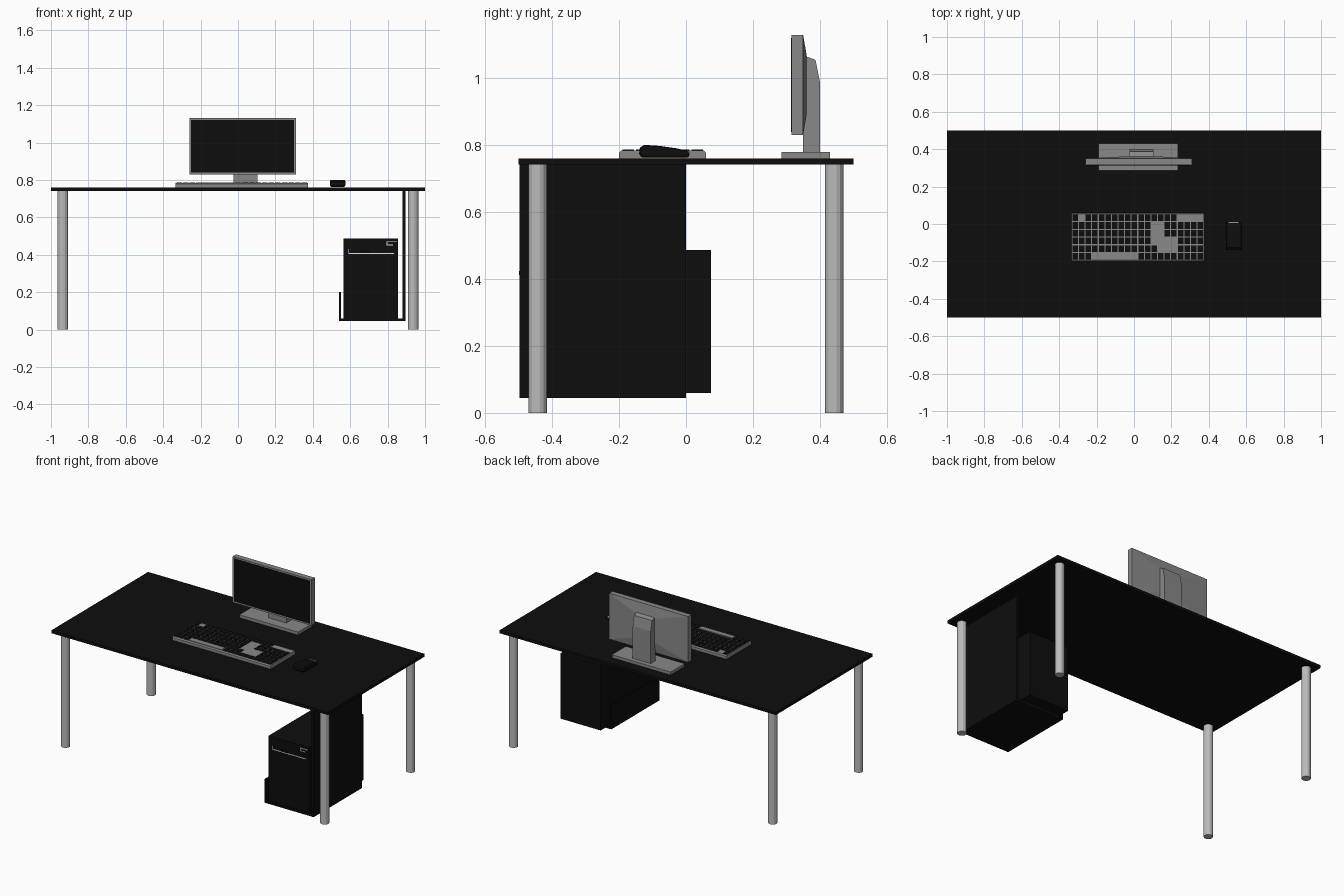
import bpy, bmesh, math

cube = bpy.data.objects.get("Cube")
if cube:
    bpy.data.objects.remove(cube)


def material(name, value):
    m = bpy.data.materials.new(name)
    m.use_nodes = True
    colour = (value, value, value, 1)
    m.diffuse_color = colour
    m.node_tree.nodes["Principled BSDF"].inputs["Base Color"].default_value = colour
    return m


black = material("matte_black", 0.004)
grey = material("mid_grey", 0.25)
steel = material("leg_steel", 0.5)
white = material("trim_white", 0.85)


def finish(name, bm, mat):
    bmesh.ops.recalc_face_normals(bm, faces=bm.faces[:])
    mesh = bpy.data.meshes.new(name)
    bm.to_mesh(mesh)
    bm.free()
    mesh.materials.append(mat)
    obj = bpy.data.objects.new(name, mesh)
    bpy.context.collection.objects.link(obj)
    return obj


def add_box(bm, x, y, z):
    verts = bmesh.ops.create_cube(bm, size=1)["verts"]
    for v in verts:
        v.co = [(lo + hi) / 2 + c * (hi - lo) for c, (lo, hi) in zip(v.co, (x, y, z))]


def box(name, x, y, z, mat, bevel=0):
    bm = bmesh.new()
    add_box(bm, x, y, z)
    obj = finish(name, bm, mat)
    if bevel:
        mod = obj.modifiers.new("bevel", "BEVEL")
        mod.width, mod.segments = bevel, 1
    return obj


def extrude_profile(name, yz, x0, x1, mat):
    """Extrude a side profile of (y, z) points across x."""
    bm = bmesh.new()
    face = bm.faces.new([bm.verts.new((x0, y, z)) for y, z in yz])
    out = bmesh.ops.extrude_face_region(bm, geom=[face])["geom"]
    for v in out:
        if isinstance(v, bmesh.types.BMVert):
            v.co.x = x1
    return finish(name, bm, mat)


# Desk top and four round legs
box("desk_top", (-1, 1), (-0.5, 0.5), (0.742, 0.76), black)
for side, x in (("right", -0.937), ("left", 0.937)):
    for end, y in (("front", -0.443), ("back", 0.443)):
        bm = bmesh.new()
        bmesh.ops.create_cone(bm, cap_ends=True, segments=14, radius1=0.028, radius2=0.028, depth=0.745)
        bmesh.ops.translate(bm, verts=bm.verts[:], vec=(x, y, 0.3725))
        finish(f"{end}_{side}_leg", bm, steel)

# Hanging computer holder: tall panel, shelf, low lip
holder_y = (-0.497, 0.0)
box("holder_panel", (0.88, 0.895), holder_y, (0.045, 0.745), black)
box("holder_shelf", (0.54, 0.88), holder_y, (0.045, 0.06), black)
box("holder_lip", (0.54, 0.55), holder_y, (0.06, 0.2), black)

# Computer tower with thin trim on its front
box("computer_tower", (0.565, 0.855), (-0.49, 0.075), (0.06, 0.487), black)
bm = bmesh.new()
trim_y = (-0.494, -0.489)
add_box(bm, (0.59, 0.835), trim_y, (0.405, 0.41))
add_box(bm, (0.59, 0.594), trim_y, (0.41, 0.43))
add_box(bm, (0.795, 0.85), trim_y, (0.467, 0.471))
add_box(bm, (0.795, 0.799), trim_y, (0.452, 0.467))
add_box(bm, (0.795, 0.83), trim_y, (0.45, 0.454))
finish("tower_trim", bm, white)
box("tower_drive_button", (0.66, 0.7), (-0.499, -0.489), (0.412, 0.424), black)

# Monitor casing with a shallow tapered back
bm = bmesh.new()
add_box(bm, (-0.26, 0.31), (0.315, 0.35), (0.83, 1.13))
bm.faces.ensure_lookup_table()
back = max(bm.faces, key=lambda f: f.calc_center_median().y)
back = bmesh.ops.extrude_discrete_faces(bm, faces=[back])["faces"][0]
for v in back.verts:
    v.co = (-0.035 if v.co.x < 0 else 0.115, 0.362, 0.9 if v.co.z < 1 else 1.06)
finish("monitor_casing", bm, grey)
box("monitor_screen", (-0.25, 0.3), (0.3135, 0.317), (0.84, 1.12), black)

# Monitor stand
neck = [(0.35, 0.775), (0.4, 0.775), (0.4, 0.99), (0.387, 1.055), (0.36, 1.065), (0.35, 1.05)]
extrude_profile("monitor_neck", neck, -0.025, 0.105, grey)
box("monitor_base", (-0.19, 0.235), (0.285, 0.43), (0.76, 0.779), grey)

# Keyboard body with chamfered rims
plate = [(-0.2, 0.76), (0.06, 0.76), (0.06, 0.778), (0.053, 0.784), (-0.193, 0.784), (-0.2, 0.778)]
extrude_profile("keyboard_body", plate, -0.335, 0.375, grey)

# Keys: one character per key position, dots are bare body
rows = ["#.##############....",
        "############..######",
        "############..######",
        "############....####",
        "#############...####",
        "###.......##########"]
bm = bmesh.new()
step_x, step_y, gap = 0.0352, 0.0412, 0.003
for r, row in enumerate(rows):
    for c, char in enumerate(row):
        if char == "#":
            x, y = -0.332 + c * step_x, 0.054 - r * step_y
            add_box(bm, (x + gap, x + step_x - gap), (y - step_y + gap, y - gap), (0.782, 0.787))
finish("keyboard_keys", bm, black)
box("space_bar", (-0.225, 0.015), (-0.19, -0.157), (0.782, 0.787), grey)

# Mouse with a humped profile
hump = [(-0.135, 0.763), (0.01, 0.763), (0.01, 0.782), (-0.03, 0.791), (-0.08, 0.798),
        (-0.125, 0.801), (-0.138, 0.792), (-0.14, 0.775)]
mouse = extrude_profile("mouse", hump, 0.492, 0.574, black)
mod = mouse.modifiers.new("bevel", "BEVEL")
mod.width, mod.segments, mod.limit_method = 0.008, 2, "ANGLE"
mod.angle_limit = math.radians(60)
box("mouse_trim", (0.505, 0.56), (0.006, 0.012), (0.776, 0.782), white)
